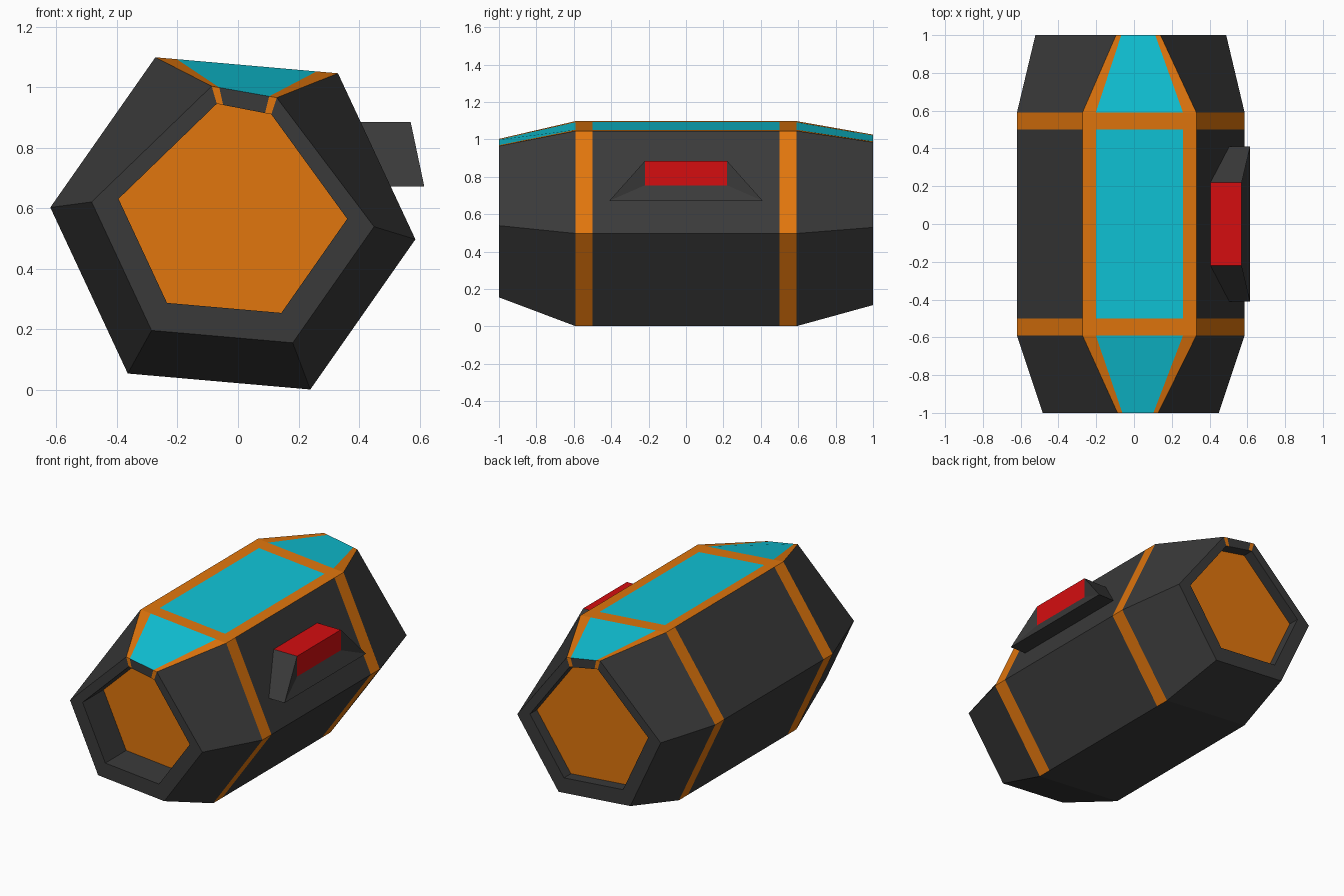
import bpy, bmesh
from math import sin, cos, radians
from mathutils import Vector

if "Cube" in bpy.data.objects:
    bpy.data.objects.remove(bpy.data.objects["Cube"])


def material(name, color):
    m = bpy.data.materials.new(name)
    m.diffuse_color = (*color, 1)
    m.use_nodes = True
    m.node_tree.nodes["Principled BSDF"].inputs["Base Color"].default_value = m.diffuse_color
    return m


DARK, ORANGE, CYAN, RED = range(4)
MATS = [material("dark_grey", (0.042, 0.042, 0.042)),
        material("orange", (0.75, 0.18, 0.004)),
        material("cyan", (0.005, 0.55, 0.68)),
        material("red", (0.66, 0.004, 0.005))]


def finish(name, bm):
    bmesh.ops.recalc_face_normals(bm, faces=bm.faces)
    me = bpy.data.meshes.new(name)
    bm.to_mesh(me)
    bm.free()
    for m in MATS:
        me.materials.append(m)
    ob = bpy.data.objects.new(name, me)
    bpy.context.collection.objects.link(ob)
    return ob


def section(y, r, cz, top_left=None, top_right=None):
    """Tilted hexagon whose top edge is split into strip, window, strip."""
    def corner(a):
        a = radians(a - 5)
        return Vector((-0.017 + r * cos(a), y, cz + r * sin(a)))
    left = Vector((top_left[0], y, top_left[1])) if top_left else corner(120)
    right = Vector((top_right[0], y, top_right[1])) if top_right else corner(60)
    return [left, left.lerp(right, 0.117), left.lerp(right, 0.883), right,
            corner(0), corner(-60), corner(-120), corner(180)]


# Sections along the capsule, from front recess to back recess
front_rim = (0.379, 0.598, (-0.07, 0.945), (0.11, 0.91))
back_rim = (0.418, 0.592, (-0.078, 0.968), (0.12, 0.93))
sections = [
    section(-0.79, *front_rim), section(-1, *front_rim),
    section(-1, 0.468, 0.58, (-0.087, 1.003), (0.128, 0.965)),
    *[section(y, 0.605, 0.55) for y in (-0.59, -0.5, 0.5, 0.59)],
    section(1, 0.507, 0.574, (-0.095, 1.026), (0.14, 0.985)),
    section(1, *back_rim), section(0.93, *back_rim)]

# Colour of each of the eight sides, per segment
plain = [DARK] * 8
ring = [ORANGE, DARK, ORANGE] + [DARK] * 5
window = [ORANGE, CYAN, ORANGE] + [DARK] * 5
band = [ORANGE] * 5 + [DARK] + [ORANGE] * 2
colors = [plain, ring, window, band, window, band, window, ring, plain]

# Capsule hull with bands, windows and recessed ends
bm = bmesh.new()
rows = [[bm.verts.new(p) for p in s] for s in sections]
for a, b, cols in zip(rows, rows[1:], colors):
    for j in range(8):
        k = (j + 1) % 8
        bm.faces.new((a[j], a[k], b[k], b[j])).material_index = cols[j]
for end in (rows[0], rows[-1]):
    bm.faces.new(end).material_index = ORANGE
finish("capsule_hull", bm)

# Side handle: each profile point is (x, z, half width in y)
bm = bmesh.new()
profile = [(0.40, 0.885, 0.22), (0.57, 0.885, 0.22), (0.57, 0.755, 0.22),
           (0.615, 0.672, 0.41), (0.50, 0.672, 0.41)]
lo, hi = [[bm.verts.new((x, s * w, z)) for x, z, w in profile] for s in (-1, 1)]
for i, mat in enumerate((RED, RED, DARK, DARK, DARK)):
    k = (i + 1) % 5
    bm.faces.new((lo[i], lo[k], hi[k], hi[i])).material_index = mat
for v in (lo, hi):
    bm.faces.new((v[1], v[2], v[3]))
    bm.faces.new((v[0], v[1], v[3], v[4]))
finish("side_handle", bm)
